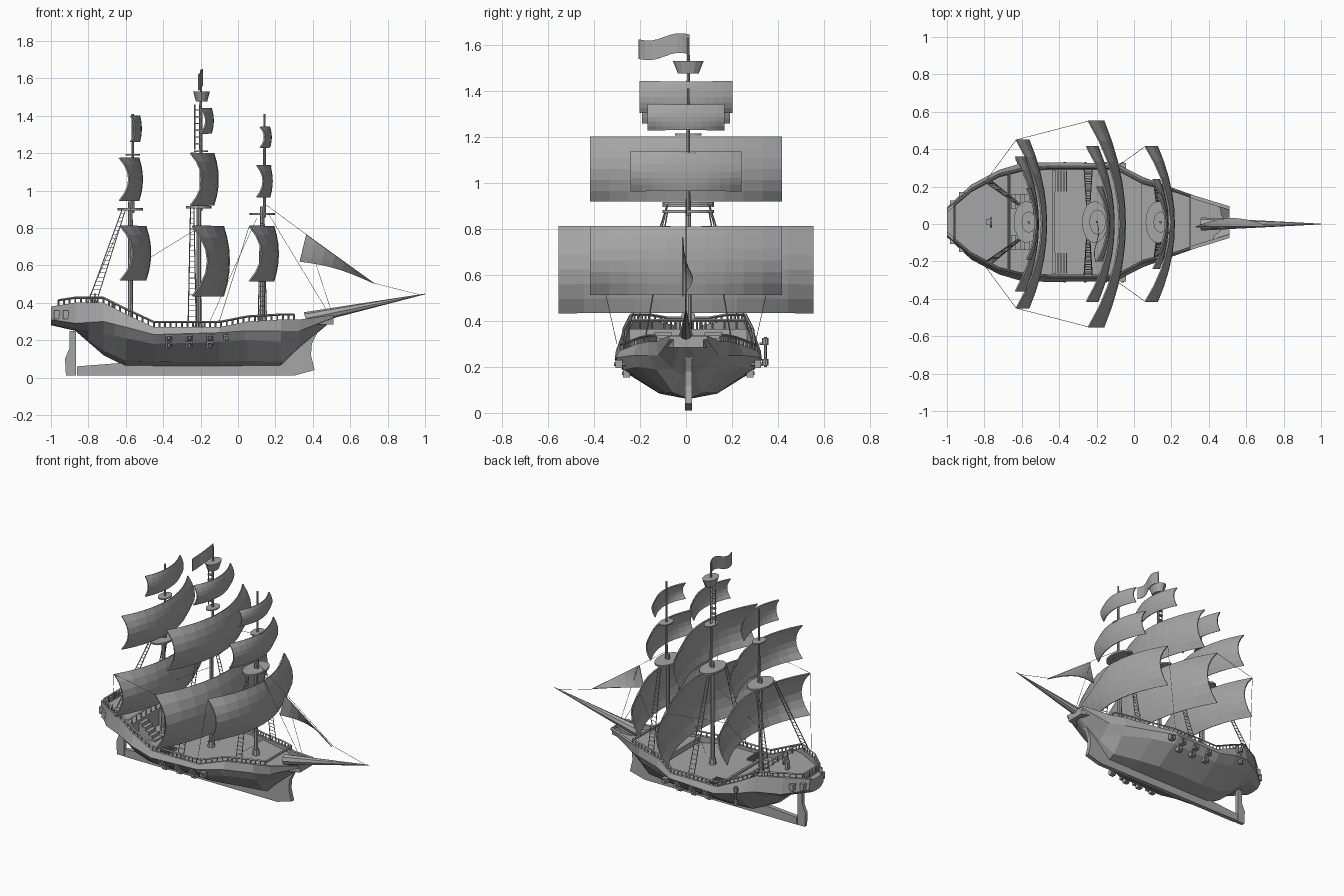
import bpy, bmesh, math
from mathutils import Vector

cube = bpy.data.objects.get("Cube")
if cube:
    bpy.data.objects.remove(cube, do_unlink=True)

GREY = (0.38, 0.38, 0.38, 1.0)
material = bpy.data.materials.new("weathered grey")
material.use_nodes = True
material.diffuse_color = GREY
material.node_tree.nodes["Principled BSDF"].inputs["Base Color"].default_value = GREY

MID = 0.01  # hull centreline


def finish(name, bm, thickness=0):
    bmesh.ops.recalc_face_normals(bm, faces=bm.faces)
    mesh = bpy.data.meshes.new(name)
    bm.to_mesh(mesh)
    bm.free()
    mesh.materials.append(material)
    ob = bpy.data.objects.new(name, mesh)
    bpy.context.collection.objects.link(ob)
    if thickness:
        solid = ob.modifiers.new("thickness", "SOLIDIFY")
        solid.thickness = thickness
        solid.offset = 0
    return ob


def rod(bm, a, b, r1, r2=None, sides=6, stretch=1.0):
    """Tapered rod from a to b; stretch widens it along y."""
    a, b = Vector(a), Vector(b)
    turn = (b - a).to_track_quat("Z", "Y")
    made = bmesh.ops.create_cone(bm, cap_ends=True, segments=sides, radius1=r1,
                                 radius2=r1 if r2 is None else r2, depth=(b - a).length)
    for v in made["verts"]:
        v.co = turn @ v.co + (a + b) / 2
        v.co.y = a.y + (v.co.y - a.y) * stretch if stretch != 1 else v.co.y


def box(bm, centre, size):
    for v in bmesh.ops.create_cube(bm, size=1)["verts"]:
        v.co = Vector(c + s * p for c, s, p in zip(centre, size, v.co))


def sheet(name, func, nu, nv, thickness):
    """Grid surface from func(u, v) with u and v in 0..1."""
    bm = bmesh.new()
    rows = [[bm.verts.new(func(i / nu, j / nv)) for i in range(nu + 1)] for j in range(nv + 1)]
    for low, high in zip(rows, rows[1:]):
        for i in range(nu):
            bm.faces.new((low[i], low[i + 1], high[i + 1], high[i]))
    return finish(name, bm, thickness)


def plate(name, outline, width):
    """Upright plate from an x-z outline."""
    bm = bmesh.new()
    sides = [[bm.verts.new((x, MID + s * width / 2, z)) for x, z in outline] for s in (-1, 1)]
    for side in sides:
        bm.faces.new(side)
    for i in range(len(outline)):
        bm.faces.new((sides[0][i - 1], sides[0][i], sides[1][i], sides[1][i - 1]))
    return finish(name, bm)


# Hull stations: x, keel z, chine width and z, beam width and z, top width and z
STATIONS = [
    (-1.0, .28, .05, .285, .08, .31, .07, .38),
    (-.87, .25, .13, .26, .2, .29, .18, .4),
    (-.72, .12, .21, .24, .28, .3, .26, .4),
    (-.6, .06, .27, .21, .315, .27, .29, .34),
    (-.45, .06, .28, .18, .32, .23, .3, .27),
    (-.1, .06, .28, .19, .315, .24, .3, .27),
    (.05, .06, .22, .2, .24, .25, .22, .3),
    (.23, .06, .14, .19, .175, .25, .175, .31),
    (.33, .16, .07, .19, .13, .25, .14, .31),
    (.51, .31, .03, .315, .08, .32, .085, .335),
]


def station(x):
    for a, b in zip(STATIONS, STATIONS[1:]):
        if x <= b[0]:
            t = (x - a[0]) / (b[0] - a[0])
            return [p + (q - p) * t for p, q in zip(a, b)]
    return STATIONS[-1]


def deck_height(x):
    return .365 if x < -.66 else .25 if x < .04 else .285


def top_edge(x, side, lift=0.0, inset=0.01):
    s = station(x)
    return Vector((x, MID + side * (s[6] - inset), s[7] + lift))


# Hull with bulwarks and stepped decks
bm = bmesh.new()
cuts = sorted([s[0] for s in STATIONS] + [-.661, -.659, .039, .041, -.8, -.3])
rings = []
for cut in cuts:
    x, k, wc, zc, wm, zm, wt, zt = station(cut)
    deck = deck_height(x)
    half = [(0, k), (wc * .45, k + .2 * (zc - k)), (wc, zc), (wm, zm), (wt, zt),
            (wt - .02, zt), (wt - .02, deck), (0, deck)]
    loop = half + [(-w, z) for w, z in half[-2:0:-1]]
    rings.append([bm.verts.new((x, MID + w, z)) for w, z in loop])
for a, b in zip(rings, rings[1:]):
    for i in range(len(a)):
        bm.faces.new((a[i - 1], a[i], b[i], b[i - 1]))
for end in (rings[0], rings[-1]):
    bm.faces.new(end)
finish("hull", bm)

# Keel with stem, and rudder
plate("keel_and_stem", [(-.86, .01), (.3, .01), (.41, .04), (.39, .12), (.395, .18), (.43, .25),
                        (.51, .32), (.4, .29), (.3, .2), (.2, .08), (-.6, .08), (-.86, .06)], .03)
plate("rudder", [(-.92, .01), (-.865, .01), (-.865, .25), (-.9, .25), (-.9, .16), (-.925, .1)], .025)

# Bowsprit
bm = bmesh.new()
rod(bm, (.36, 0, .315), (1, 0, .447), .035, .002, 8)
finish("bowsprit", bm)

# Railings along both sides and across the poop
bm = bmesh.new()
for side in (-1, 1):
    stops = [-.96 + .03 * i for i in range(43)]
    for x in stops:
        rod(bm, top_edge(x, side, -.005), top_edge(x, side, .025), .005, sides=4)
    for a, b in zip(stops, stops[1:]):
        rod(bm, top_edge(a, side, .027), top_edge(b, side, .027), .006, sides=4)
for x in (-.96, -.67):
    a, b = top_edge(x, -1, .027), top_edge(x, 1, .027)
    rod(bm, a, b, .006, sides=4)
    for i in range(1, 10):
        p = a.lerp(b, i / 10)
        rod(bm, (p.x, p.y, deck_height(x)), p, .005, sides=4)
box(bm, (.3, MID, .33), (.012, .27, .012))
finish("railings", bm)

# Gun ports, stern panels
bm = bmesh.new()
for side in (-1, 1):
    for x in (-.37, -.26, -.15, -.06):
        for z, y in ((.212, .302), (.172, .268)):
            if z < .2 and x > -.1:
                continue
            for d in (-.014, .014):
                box(bm, (x + d, MID + side * y, z), (.007, .03, .034))
                box(bm, (x, MID + side * y, z + d), (.034, .03, .007))
            rod(bm, (x, MID + side * (y - .03), z), (x, MID + side * (y + .02), z), .008)
finish("gun_ports", bm)
bm = bmesh.new()
for side in (-1, 1):
    for x in (-.97, -.92):
        s = station(x)
        box(bm, (x, MID + side * (s[4] + s[6]) / 2, .335), (.03, .03, .045))
finish("stern_windows", bm)

# Stairs, hatch gratings, wheel and lantern
bm = bmesh.new()
for side in (-1, 1):
    for i in range(5):
        box(bm, (-.645 + .025 * i, MID + side * .11, .3 - .011 * i), (.025, .08, .1 - .022 * i))
    for i in range(5):
        box(bm, (-.42 + .015 * i, MID + side * .22, .256), (.006, .11, .02))
box(bm, (-.43, MID, .255), (.015, .55, .02))
finish("stairs_and_gratings", bm)
bm = bmesh.new()
box(bm, (-.78, MID, .39), (.02, .03, .06))
rod(bm, (-.77, MID, .42), (-.76, MID, .42), .03, sides=10)
finish("steering_wheel", bm)
bm = bmesh.new()
rod(bm, (-.62, .32, .3), (-.62, .35, .3), .006)
rod(bm, (-.62, .345, .2), (-.62, .345, .33), .006)
for z in (.22, .31):
    rod(bm, (-.62, .345, z - .015), (-.62, .345, z + .015), .014, sides=8)
finish("side_lantern", bm)

# Masts: name, x, foot, platform z, upper platform z, tip
MASTS = [("mizzen", -.575, .25, .9, 1.19, 1.41),
         ("main", -.21, .25, .91, 1.21, 1.63),
         ("fore", .13, .285, .875, 1.13, 1.41)]
for name, x, foot, low, high, tip in MASTS:
    bm = bmesh.new()
    rod(bm, (x, MID, foot), (x, MID, low + .04), .014, .012, 8)
    rod(bm, (x, MID, foot), (x, MID, foot + .04), .024, .02, 8)
    rod(bm, (x + .012, MID, low - .02), (x + .012, MID, tip), .009, .006, 8)
    finish(name + "_mast", bm)
    bm = bmesh.new()
    rod(bm, (x, MID, low - .006), (x, MID, low + .006), .068, sides=16, stretch=1.65)
    rod(bm, (x + .012, MID, high - .004), (x + .012, MID, high + .004), .038, sides=12, stretch=1.5)
    finish(name + "_platforms", bm)

# Crow's nest, topmast ladder, flag
bm = bmesh.new()
rod(bm, (-.195, MID, 1.475), (-.195, MID, 1.53), .03, .045, 12, 1.5)
finish("lookout_basket", bm)
bm = bmesh.new()
for dx in (-.03, -.005):
    rod(bm, (-.2 + dx, MID, 1.22), (-.2 + dx, MID, 1.46), .004, sides=4)
for i in range(6):
    box(bm, (-.217, MID, 1.25 + .036 * i), (.03, .02, .007))
finish("topmast_ladder", bm)
sheet("flag", lambda u, v: (-.2 + .012 * math.sin(u * 6), .015 - .22 * u,
      1.56 + .085 * v - .022 * u + .01 * math.sin(u * 6.3)), 8, 2, .004)


# Square sails: name, belly x, corner x, half width, bottom, top
def square_sail(name, belly, corner, half, bottom, top):
    rise = .16 * (belly - corner)

    def point(u, v):
        s, t = 2 * u - 1, 2 * v - 1
        fall = rise * (1 + 1.6 * s * s) * t * t
        x = belly - (belly - corner - 2.6 * rise) * s * s - fall
        return (x, half * s, bottom + (top - bottom) * v)
    sheet(name, point, 10, 6, .008)


SAILS = [("mizzen_course", -.468, -.63, .45, .52, .81),
         ("mizzen_topsail", -.512, -.635, .36, .945, 1.175),
         ("mizzen_topgallant", -.518, -.575, .19, 1.26, 1.4),
         ("main_course", -.047, -.245, .552, .435, .81),
         ("main_topsail", -.107, -.255, .415, .92, 1.2),
         ("main_topgallant", -.133, -.2, .2, 1.305, 1.44),
         ("fore_course", .215, .06, .415, .515, .81),
         ("fore_topsail", .182, .1, .24, .965, 1.135),
         ("fore_topgallant", .177, .118, .165, 1.23, 1.34)]
for sail in SAILS:
    square_sail(*sail)

# Jib sail, bellied toward one side
head, tack, clew = Vector((.365, 0, .765)), Vector((.725, 0, .505)), Vector((.33, 0, .62))
sheet("jib_sail", lambda u, v: head.lerp(clew, v).lerp(tack, u)
      + Vector((0, .045 * math.sin(math.pi * u) * v - .015, .02 * math.sin(math.pi * u) * v)),
      7, 4, .005)

# Shroud ladders beside each mast
bm = bmesh.new()
for name, x, foot, low, high, tip in MASTS:
    lean = -.17 if name == "mizzen" else 0
    for side in (-1, 1):
        start = x - .035 if name != "fore" else x
        feet = top_edge(start + lean, side)
        pairs = [(Vector((start + d * .4, MID + side * .09, low)),
                  feet + Vector((d, 0, 0))) for d in (-.022, .022)]
        for a, b in pairs:
            rod(bm, a, b, .003, sides=4)
        for i in range(1, 22):
            rod(bm, *[a.lerp(b, i / 22) for a, b in pairs], .002, sides=3)
finish("shrouds", bm)

# Stays and braces
bm = bmesh.new()
for a, b in [((.14, 0, .93), head), (head, tack), (tack, (.98, 0, .44)), (head, (.5, 0, .35)),
             ((.16, 0, .88), (.48, 0, .35)), ((-.21, 0, .8), (-.57, 0, .58)),
             ((.1, 0, .85), (-.15, 0, .3))]:
    rod(bm, a, b, .0015, sides=3)
for side in (-1, 1):
    rod(bm, (-.245, side * .55, .81), (-.63, side * .45, .81), .0015, sides=3)
    rod(bm, (.06, side * .415, .81), (-.1, side * .3, .3), .0015, sides=3)
    rod(bm, (-.63, side * .45, .81), (-.8, side * .22, .42), .0015, sides=3)
finish("stays", bm)
